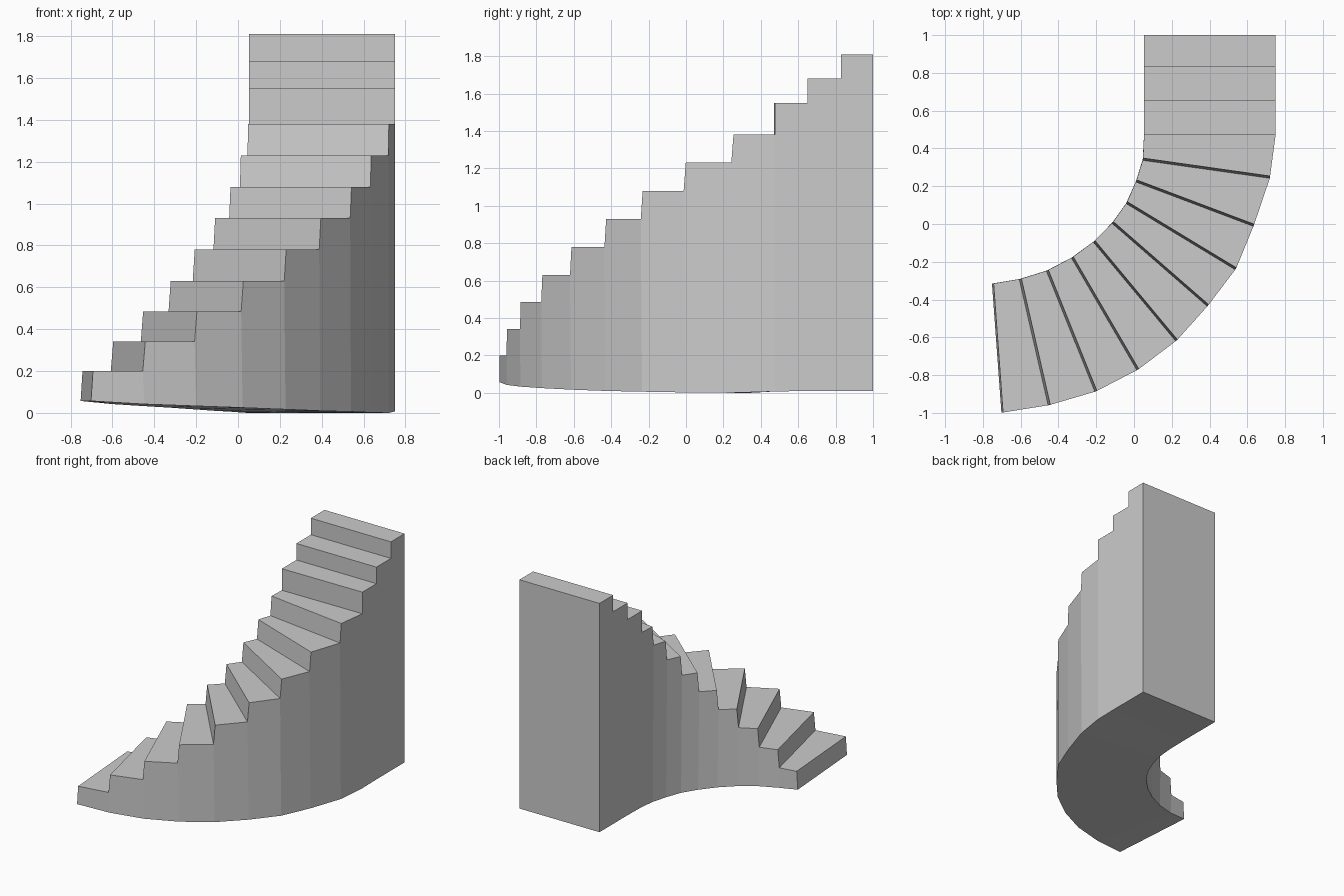
import bpy, bmesh
from mathutils import Vector

if "Cube" in bpy.data.objects:
    bpy.data.objects.remove(bpy.data.objects["Cube"])

# Riser lines in plan: inner x, inner y, outer x, outer y, underside height
lines = [
    (-.747, -.315, -.697, -.998, .057), (-.60, -.29, -.447, -.958, .042),
    (-.457, -.245, -.20, -.885, .033), (-.325, -.175, .022, -.77, .025),
    (-.21, -.09, .227, -.615, .017), (-.112, .01, .393, -.43, .010),
    (-.038, .115, .54, -.235, .006), (.012, .23, .635, -.005, .002),
    (.047, .345, .72, .25, .0), (.053, .47, .75, .475, .007),
    (.053, .65, .75, .65, .01), (.053, .83, .75, .83, .01),
    (.053, 1.0, .75, 1.0, .01)]
treads = [.20, .34, .485, .63, .78, .93, 1.08, 1.23, 1.38, 1.55, 1.68, 1.81]

bm = bmesh.new()


def pair(line, z, lean=0.0):
    """Inner and outer vertex on a riser line, pushed forward by lean."""
    a, b = Vector((line[0], line[1], 0)), Vector((line[2], line[3], 0))
    d = (b - a).normalized()
    forward = Vector((d.y, -d.x, 0)) * lean
    return [bm.verts.new(p + forward + Vector((0, 0, z))) for p in (a, b)]


# Underside edge, riser foot and riser head for every line
n = len(treads)
base = [pair(l, l[4], .005 if i == 0 else 0) for i, l in enumerate(lines)]
foot = [base[0]] + [pair(lines[i], treads[i - 1], .008 if i < 9 else 0)
                    for i in range(1, n + 1)]
head = [pair(lines[i], treads[i], -.004 if i < 9 else 0) for i in range(n)]


def strip(p, q):
    bm.faces.new((p[0], p[1], q[1], q[0]))


for i in range(n):
    strip(foot[i], head[i])            # riser
    strip(head[i], foot[i + 1])        # tread
    strip(base[i + 1], base[i])        # underside
    for s in (0, 1):                   # inner and outer walls
        ring = [base[i][s], base[i + 1][s], foot[i + 1][s], head[i][s]]
        if i:
            ring.append(foot[i][s])
        bm.faces.new(ring)
strip(base[n], foot[n])                # back wall

bmesh.ops.recalc_face_normals(bm, faces=bm.faces)
mesh = bpy.data.meshes.new("curved_staircase")
bm.to_mesh(mesh)
bm.free()
bpy.context.collection.objects.link(bpy.data.objects.new("curved_staircase", mesh))
